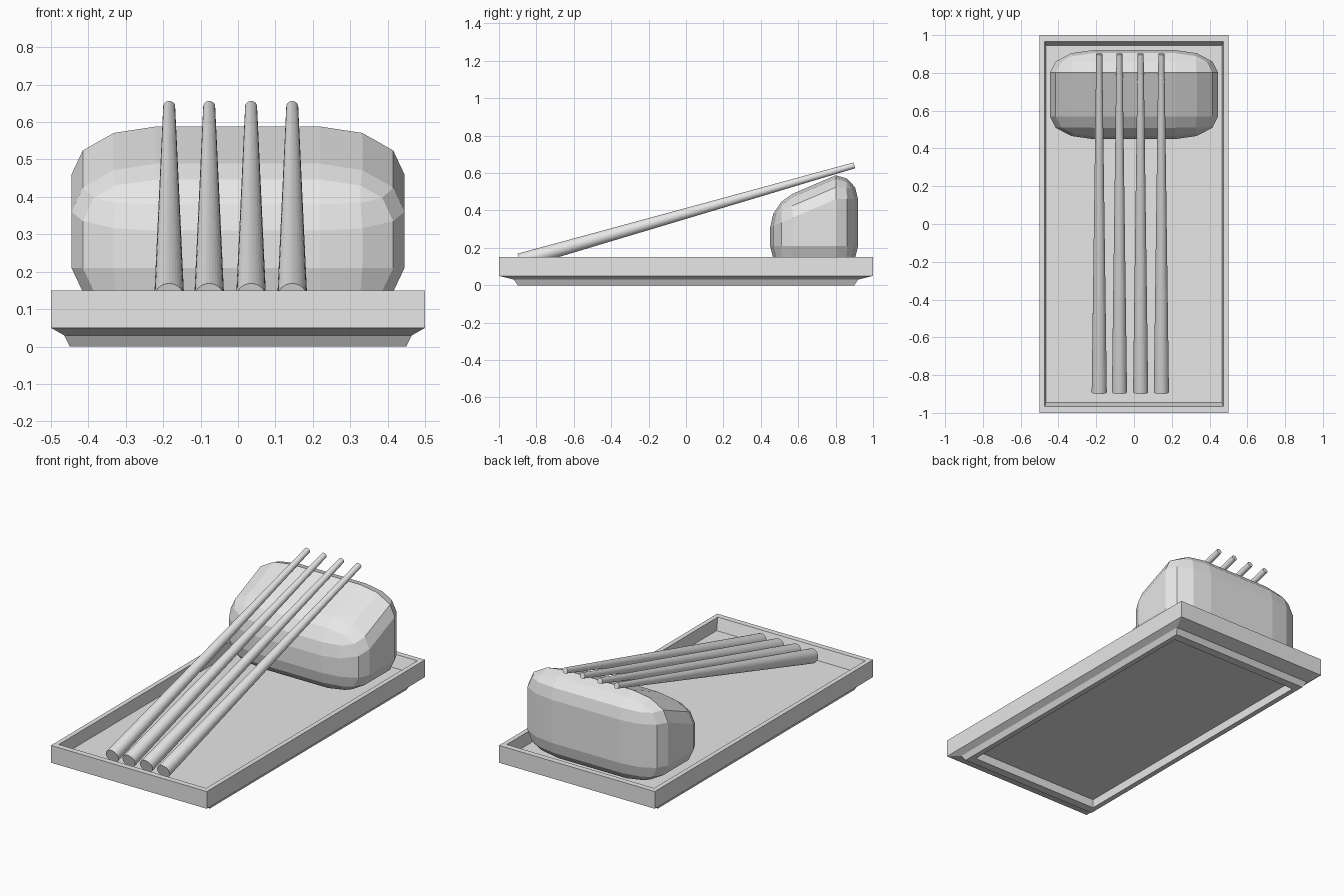
import bpy, bmesh
from mathutils import Vector, Matrix

cube = bpy.data.objects.get("Cube")
if cube:
    bpy.data.objects.remove(cube, do_unlink=True)

grey = bpy.data.materials.new("plain grey")
grey.use_nodes = True
colour = (0.8, 0.8, 0.8, 1)
grey.diffuse_color = colour
grey.node_tree.nodes["Principled BSDF"].inputs["Base Color"].default_value = colour


def finish(name, bm):
    bmesh.ops.recalc_face_normals(bm, faces=bm.faces)
    mesh = bpy.data.meshes.new(name)
    bm.to_mesh(mesh)
    bm.free()
    mesh.materials.append(grey)
    obj = bpy.data.objects.new(name, mesh)
    bpy.context.collection.objects.link(obj)
    return obj


# Tray: nested rectangles from the underside recess, round the rim, to the floor
FLOOR = 0.082
bm = bmesh.new()
profile = [(0.42, 0.85, 0.05), (0.42, 0.85, 0), (0.45, 0.9, 0), (0.465, 0.92, 0.03),
           (0.5, 1, 0.05), (0.5, 1, 0.15), (0.473, 0.967, 0.15), (0.465, 0.945, FLOOR)]
rings = [[bm.verts.new((sx * x, sy * y, z)) for sx, sy in ((-1, -1), (1, -1), (1, 1), (-1, 1))]
         for x, y, z in profile]
for a, b in zip(rings, rings[1:]):
    for i in range(4):
        j = (i + 1) % 4
        bm.faces.new((a[i], a[j], b[j], b[i]))
bm.faces.new(rings[0])
bm.faces.new(rings[-1])
finish("tray", bm)

# Rounded block at the back, its top sloping down to the front
bm = bmesh.new()
bmesh.ops.create_cube(bm, size=2)
bmesh.ops.bevel(bm, geom=bm.edges[:], offset=0.506, offset_type='OFFSET',
                segments=3, profile=0.5, affect='EDGES')
half = Vector((0.445, 0.235, 0.253))
centre = Vector((0, 0.685, FLOOR + half.z))
for v in bm.verts:
    v.co = centre + v.co * half
    if v.co.z > centre.z:
        v.co.z -= 0.43 * max(0, 0.8 - v.co.y)
finish("rest_block", bm)

# Four tapered sticks leaning on the block
for n, x in enumerate((-0.184, -0.077, 0.035, 0.145), 1):
    base, tip = Vector((x, -0.89, 0.13)), Vector((x, 0.9, 0.641))
    axis = tip - base
    place = Matrix.Translation((base + tip) / 2) @ Vector((0, 0, 1)).rotation_difference(axis).to_matrix().to_4x4()
    bm = bmesh.new()
    bmesh.ops.create_cone(bm, cap_ends=True, segments=32, radius1=0.04, radius2=0.016,
                          depth=axis.length, matrix=place)
    finish(f"stick_{n}", bm)
